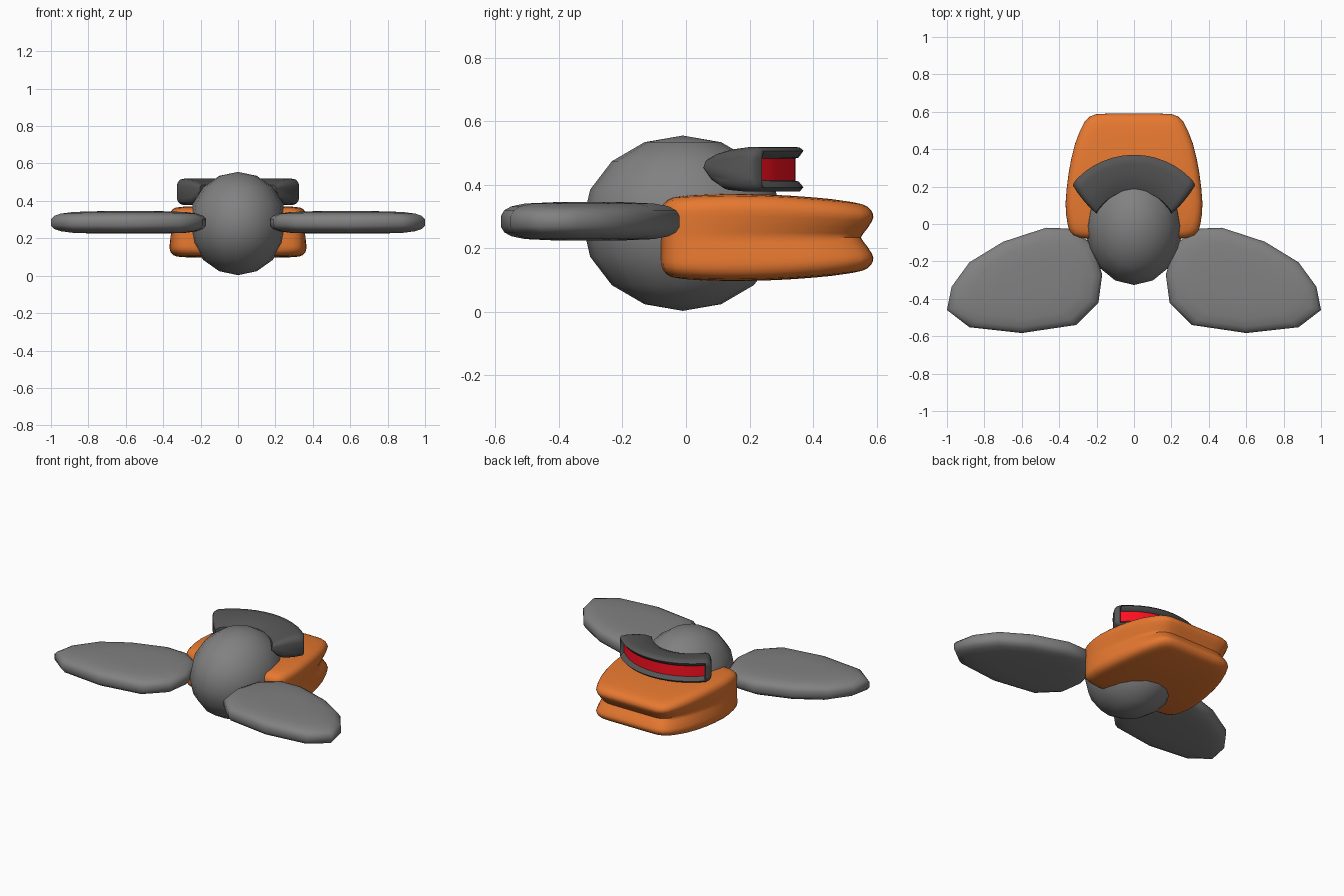
import bpy, bmesh, math

if "Cube" in bpy.data.objects:
    bpy.data.objects.remove(bpy.data.objects["Cube"])


def material(name, rgb):
    m = bpy.data.materials.new(name)
    m.diffuse_color = (*rgb, 1)
    m.use_nodes = True
    m.node_tree.nodes["Principled BSDF"].inputs["Base Color"].default_value = m.diffuse_color
    return m


def loft(name, rings, mat, angle=50, closed=True):
    """Skin a list of equal-length point loops and cap both ends."""
    bm = bmesh.new()
    loops = [[bm.verts.new(p) for p in r] for r in rings]
    n = len(loops[0])
    for a, b in zip(loops, loops[1:]):
        for i in range(n if closed else n - 1):
            j = (i + 1) % n
            bm.faces.new((a[i], a[j], b[j], b[i]))
    if closed:
        bm.faces.new(loops[0])
        bm.faces.new(loops[-1])
        bmesh.ops.recalc_face_normals(bm, faces=bm.faces)
    me = bpy.data.meshes.new(name)
    bm.to_mesh(me)
    bm.free()
    ob = bpy.data.objects.new(name, me)
    bpy.context.collection.objects.link(ob)
    me.materials.append(mat)
    bpy.ops.object.select_all(action='DESELECT')
    ob.select_set(True)
    bpy.context.view_layer.objects.active = ob
    bpy.ops.object.shade_smooth_by_angle(angle=math.radians(angle))
    return ob


orange = material("orange", (0.8, 0.19, 0.03))
red = material("red", (1.0, 0.005, 0.015))
grey = material("grey", (0.22, 0.22, 0.22))
dark = material("dark_grey", (0.09, 0.09, 0.09))

# Round head
bpy.ops.mesh.primitive_uv_sphere_add(segments=16, ring_count=8, radius=1,
                                     location=(0, -0.01, 0.279))
head = bpy.context.object
head.name = "head"
head.scale = (0.262, 0.316, 0.276)
head.data.materials.append(grey)
bpy.ops.object.shade_smooth()

# Side paddles: rounded flat discs
outline = [(.33, -.025), (.47, -.02), (.70, -.095), (.88, -.205), (.975, -.335),
           (1.0, -.46), (.88, -.552), (.60, -.583), (.31, -.54), (.19, -.42),
           (.17, -.27), (.22, -.11)]
cx, cy = 0.57, -0.31
upper = [(.4, .060), (.72, .056), (.88, .047), (.96, .035), (1, .017)]
levels = [(s, -z) for s, z in upper] + upper[::-1]
for side, label in ((1, "right"), (-1, "left")):
    rings = [[(side * (cx + (x - cx) * s), cy + (y - cy) * s, .285 + z)
              for x, y in outline] for s, z in levels]
    loft(label + "_paddle", rings, grey, 60)

# Orange padded body with a groove that deepens towards the back
half = [(.07, .59), (.14, .59), (.20, .588), (.235, .575), (.262, .55), (.288, .50),
        (.315, .43), (.335, .35), (.35, .27), (.36, .19), (.366, .11), (.363, .05),
        (.355, 0), (.345, -.035), (.325, -.06), (.29, -.073), (.24, -.078), (.1, -.078)]
outline = half + [(-x, y) for x, y in reversed(half)]
upper = [(.3, .137), (.6, .137), (.8, .135), (.9, .131), (.95, .123), (.98, .111),
         (.995, .098), (1, .083), (.985, .066), (.945, .038), (.905, .016)]
stack = upper + [(.88, 0)] + [(s, -z) for s, z in reversed(upper)]
rings = []
for s, z in stack:
    ring = []
    for x, y in outline:
        k = s
        if abs(z) < .08:      # groove levels fade out towards the front
            k = 1 - (1 - s) * max(0, (y + .08) / .67) ** 1.3
        px, py = x * k, .26 + (y - .26) * k
        swell = 1 - .24 * ((py - .15) / .44) ** 2
        ring.append((px, py, .234 + z * swell))
    rings.append(ring)
loft("padded_body", rings, orange, 60)

# Curved hollow visor wrapped round the back of the head
section = [(.23, .458), (.235, .484), (.27, .500), (.32, .512), (.38, .519), (.415, .518),
           (.427, .507), (.412, .486), (.398, .482), (.398, .414), (.412, .410),
           (.427, .392), (.415, .379), (.36, .379), (.30, .384), (.26, .408)]


def polar(r, z, deg):
    t = math.radians(deg * (1 + (.427 - r)))
    return (r * math.sin(t), -.057 + r * math.cos(t), z)


def end_section(deg, zs, rim):
    """Solid section that closes the recess at the visor's ends."""
    return [polar(rim if .39 < r < .413 else min(r, rim),
                  .449 + (z - .449) * zs, deg) for r, z in section]


N = 12
A = 45
ends = [(50.8, .5, .418), (49.9, .76, .423), (48, .92, .426), (46, .98, .427)]
rings = [end_section(-d, zs, rim) for d, zs, rim in ends]
rings += [[polar(r, z, -A + 2 * A * i / N) for r, z in section] for i in range(N + 1)]
rings += [end_section(d, zs, rim) for d, zs, rim in reversed(ends)]
loft("visor", rings, dark, 50)

# Red lens strip inside the visor, facing outwards
loft("visor_lens", [[polar(.402, z, -A + 2 * A * i / N) for z in (.410, .486)]
                    for i in range(N + 1)], red, 45, closed=False)
